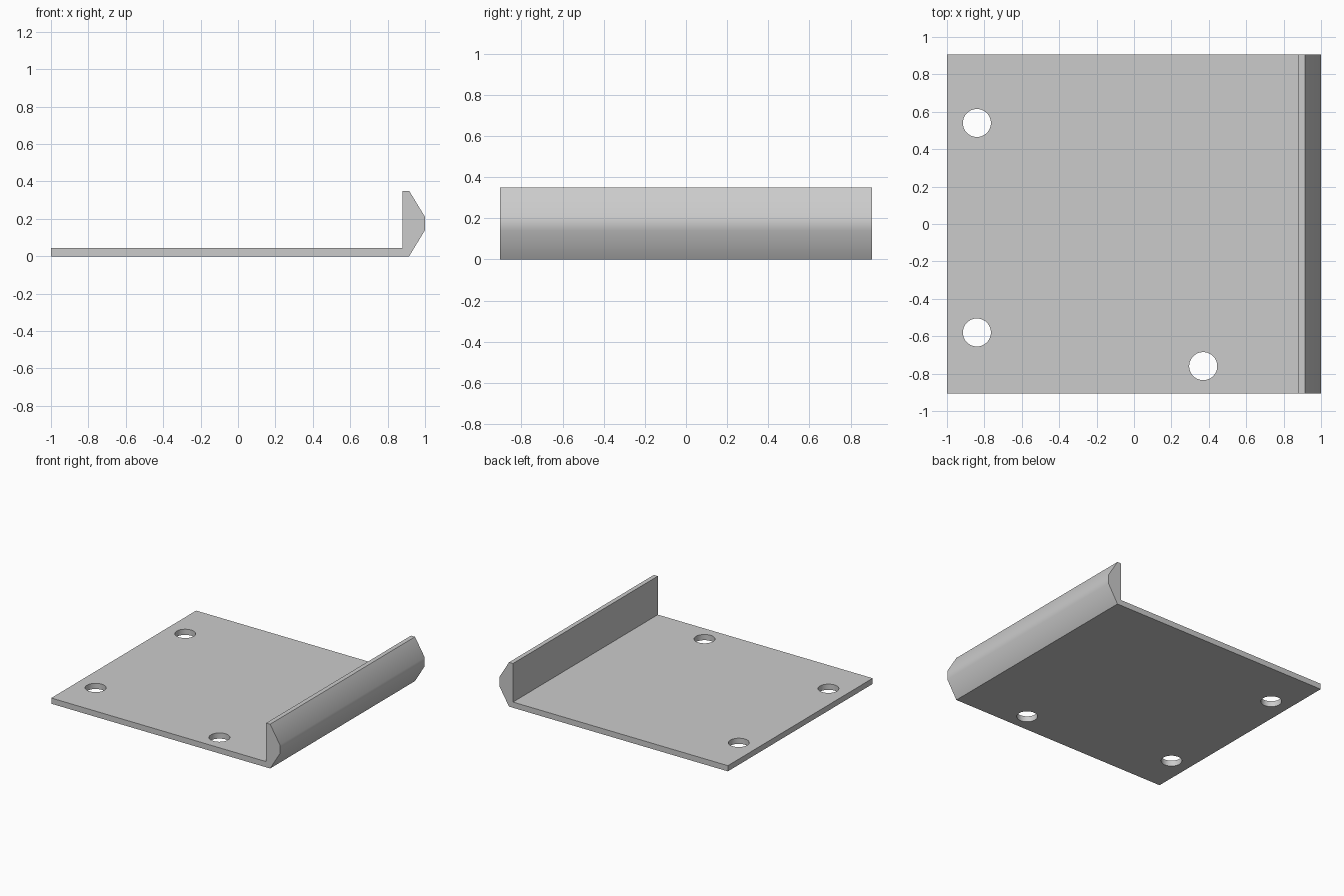
import bpy
import bmesh
import math
from mathutils import Matrix

cube = bpy.data.objects.get("Cube")
if cube:
    bpy.data.objects.remove(cube, do_unlink=True)

HALF_DEPTH = 0.905
PLATE_TOP = 0.045
HOLE_RADIUS = 0.075
HOLES = [(-0.84, 0.54), (-0.84, -0.58), (0.37, -0.76)]

# Plain grey finish
grey = bpy.data.materials.new("plain_grey")
grey.use_nodes = True
colour = (0.6, 0.6, 0.6, 1)
grey.diffuse_color = colour
grey.node_tree.nodes["Principled BSDF"].inputs["Base Color"].default_value = colour


def add_object(name, bm):
    bmesh.ops.recalc_face_normals(bm, faces=bm.faces)
    mesh = bpy.data.meshes.new(name)
    bm.to_mesh(mesh)
    bm.free()
    mesh.materials.append(grey)
    obj = bpy.data.objects.new(name, mesh)
    bpy.context.collection.objects.link(obj)
    return obj


# Flat plate and chamfered lip, extruded from one side profile
profile = [(-1, 0), (0.915, 0), (1, 0.14), (1, 0.21),
           (0.915, 0.35), (0.88, 0.35), (0.88, PLATE_TOP), (-1, PLATE_TOP)]
bm = bmesh.new()
face = bm.faces.new([bm.verts.new((x, -HALF_DEPTH, z)) for x, z in profile])
side = bmesh.ops.extrude_face_region(bm, geom=[face])
verts = [v for v in side["geom"] if isinstance(v, bmesh.types.BMVert)]
bmesh.ops.translate(bm, verts=verts, vec=(0, 2 * HALF_DEPTH, 0))
plate = add_object("lipped_plate", bm)

# Three round mounting holes
bm = bmesh.new()
for x, y in HOLES:
    bmesh.ops.create_cone(bm, cap_ends=True, segments=48, radius1=HOLE_RADIUS,
                          radius2=HOLE_RADIUS, depth=0.2,
                          matrix=Matrix.Translation((x, y, PLATE_TOP / 2)))
cutter = add_object("hole_cutter", bm)
cutter.hide_render = True
cutter.hide_set(True)

cut = plate.modifiers.new("mounting_holes", "BOOLEAN")
cut.operation = "DIFFERENCE"
cut.solver = "EXACT"
cut.object = cutter

# Bake the holes, then soften the shallow lip edges and hole walls
bpy.context.view_layer.objects.active = plate
plate.select_set(True)
bpy.ops.object.modifier_apply(modifier=cut.name)
bpy.data.objects.remove(cutter, do_unlink=True)
bpy.ops.object.shade_smooth_by_angle(angle=math.radians(40))
